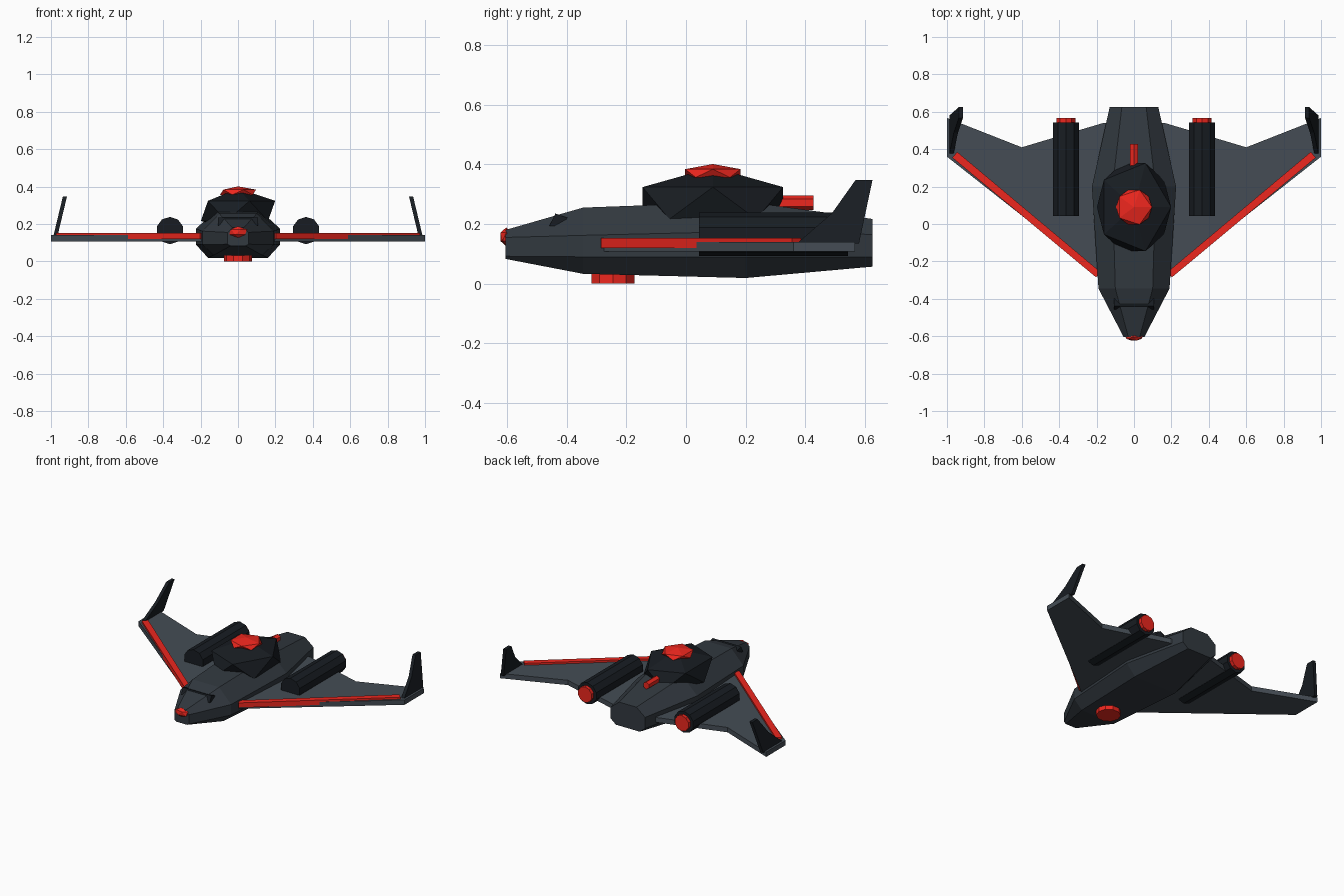
import bpy, bmesh, math
from mathutils import Matrix, Vector

if "Cube" in bpy.data.objects:
    bpy.data.objects.remove(bpy.data.objects["Cube"])


def material(name, rgb):
    m = bpy.data.materials.new(name)
    m.diffuse_color = (*rgb, 1)
    m.use_nodes = True
    m.node_tree.nodes["Principled BSDF"].inputs["Base Color"].default_value = m.diffuse_color
    return m


HULL = material("hull_grey", (0.032, 0.041, 0.051))
WING = material("wing_grey", (0.058, 0.073, 0.089))
DARK = material("dark_metal", (0.009, 0.012, 0.016))
RED = material("red_trim", (0.85, 0.02, 0.013))


def finish(name, bm, mat):
    bmesh.ops.recalc_face_normals(bm, faces=bm.faces)
    me = bpy.data.meshes.new(name)
    bm.to_mesh(me)
    bm.free()
    me.materials.append(mat)
    ob = bpy.data.objects.new(name, me)
    bpy.context.collection.objects.link(ob)
    return ob


def loft(name, rings, mat):
    """Skin a list of equal-length point rings and cap both ends."""
    bm = bmesh.new()
    vs = [[bm.verts.new(p) for p in r] for r in rings]
    n = len(vs[0])
    for a, b in zip(vs, vs[1:]):
        for i in range(n):
            bm.faces.new((a[i], a[(i + 1) % n], b[(i + 1) % n], b[i]))
    bm.faces.new(vs[0])
    bm.faces.new(vs[-1])
    return finish(name, bm, mat)


def plate(name, outline, z0, z1, mat):
    return loft(name, [[(x, y, z) for x, y in outline] for z in (z0, z1)], mat)


def ico(name, center, radii, mat):
    bm = bmesh.new()
    bmesh.ops.create_icosphere(bm, subdivisions=1, radius=1)
    bmesh.ops.transform(bm, matrix=Matrix.Translation(center) @ Matrix.Diagonal((*radii, 1)), verts=bm.verts)
    return finish(name, bm, mat)


def tube_y(name, x, z, r, y0, y1, sides, mat):
    ang = [2 * math.pi * i / sides + math.pi / 2 for i in range(sides)]
    return loft(name, [[(x + r * math.cos(a), y, z + r * math.sin(a)) for a in ang] for y in (y0, y1)], mat)


# Fuselage: y, half widths (top, side, bottom), heights (top, upper side, lower side, bottom)
sections = [
    (-0.605, 0.03, 0.055, 0.04, 0.18, 0.155, 0.092, 0.083),
    (-0.345, 0.10, 0.19, 0.13, 0.255, 0.162, 0.09, 0.033),
    (0.20, 0.115, 0.225, 0.16, 0.275, 0.175, 0.09, 0.019),
    (0.625, 0.065, 0.13, 0.09, 0.217, 0.165, 0.09, 0.057),
]
rings = []
for y, wt, ws, wb, zt, zu, zl, zb in sections:
    half = [(wt, zt), (ws, zu), (ws, zl), (wb, zb)]
    rings.append([(x, y, z) for x, z in half] + [(-x, y, z) for x, z in reversed(half)])
loft("fuselage", rings, HULL)

# Nose light, windscreen band and belly sensor
ico("nose_light", (0, -0.603, 0.157), (0.053, 0.023, 0.031), RED)
screen = [(-0.458, 0.194), (-0.438, 0.235), (-0.398, 0.221), (-0.418, 0.19)]
loft("windscreen", [[(x, y, z) for y, z in screen] for x in (-0.107, 0.107)], DARK)
disc = [(0.076 * math.cos(math.tau * i / 10), -0.245 + 0.076 * math.sin(math.tau * i / 10)) for i in range(10)]
plate("belly_sensor", disc, 0.0, 0.06, RED)

# Turret dome, its red cap and rear barrel
ico("turret_dome", (0, 0.09, 0.27), (0.222, 0.277, 0.12), DARK)
ico("turret_cap", (0, 0.09, 0.37), (0.108, 0.109, 0.031), RED)
tube_y("turret_barrel", 0, 0.271, 0.024, 0.22, 0.428, 6, RED)

# Paired parts on both sides
wing = [(0.10, -0.349), (1.0, 0.36), (1.0, 0.567), (0.60, 0.41), (0.165, 0.54), (0.10, 0.54)]
trim = [(0.203, -0.285), (0.972, 0.355), (0.945, 0.385), (0.18, -0.256)]
fin = [(0.372, 0.135), (0.49, 0.237), (0.568, 0.347), (0.625, 0.347), (0.58, 0.135)]
for side, s in (("left", -1), ("right", 1)):
    plate(f"wing_{side}", [(s * x, y) for x, y in wing], 0.107, 0.14, WING)
    plate(f"wing_trim_{side}", [(s * x, y) for x, y in trim], 0.12, 0.153, RED)
    # Winglets lean inward towards the top
    loft(f"winglet_{side}", [[(s * (0.975 + t - 0.24 * (z - 0.14)), y, z) for y, z in fin]
                             for t in (-0.011, 0.011)], DARK)
    tube_y(f"engine_{side}", s * 0.364, 0.165, 0.073, 0.043, 0.543, 10, DARK)
    tube_y(f"exhaust_{side}", s * 0.364, 0.165, 0.053, 0.50, 0.566, 10, RED)
